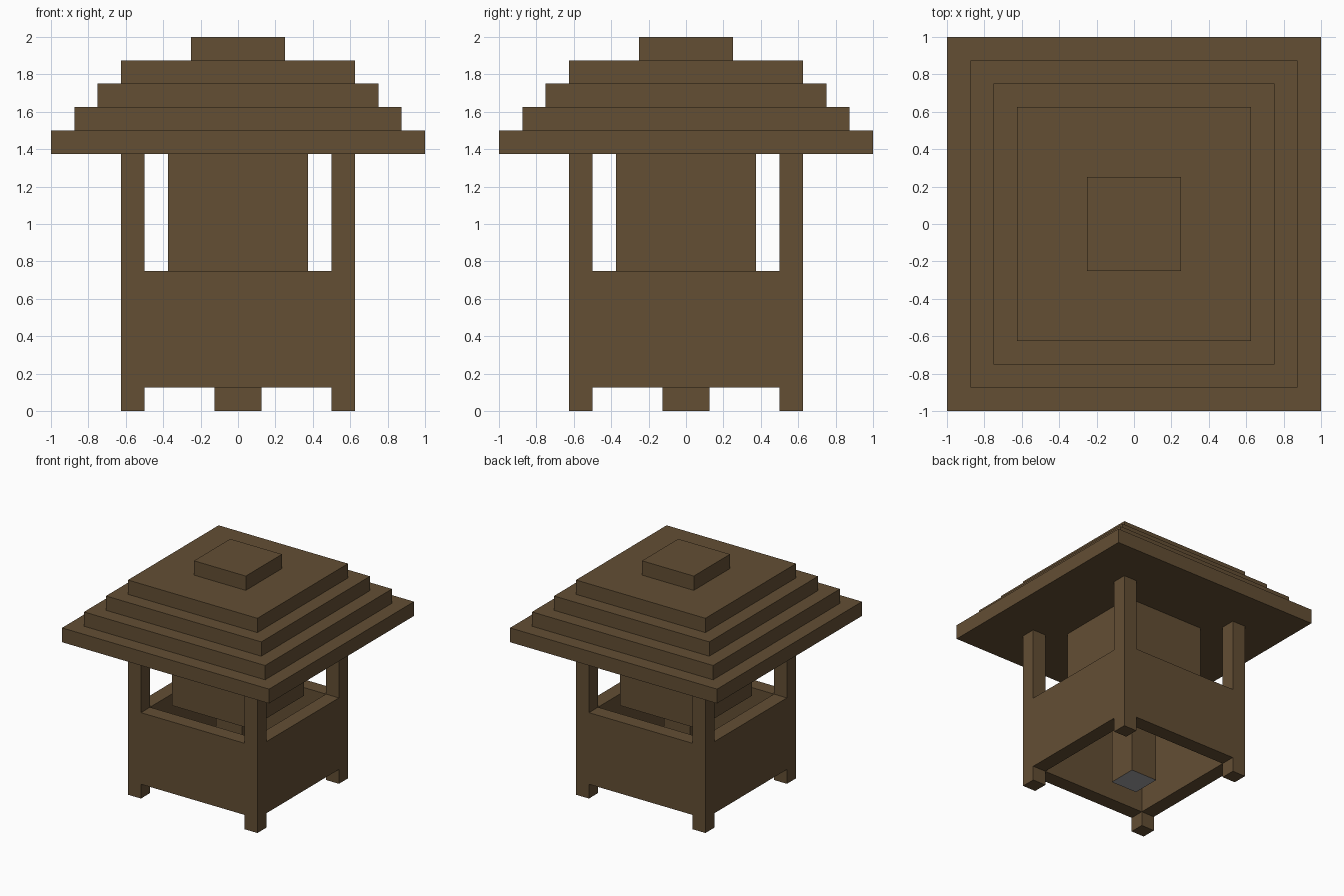
import bpy
import bmesh
from mathutils import Matrix, Vector

if "Cube" in bpy.data.objects:
    bpy.data.objects.remove(bpy.data.objects["Cube"], do_unlink=True)

U = 0.125  # building module


def make_material(name, rgb):
    mat = bpy.data.materials.new(name)
    mat.use_nodes = True
    color = (*rgb, 1.0)
    mat.diffuse_color = color
    mat.node_tree.nodes["Principled BSDF"].inputs["Base Color"].default_value = color
    return mat


wood = make_material("brown wood", (0.125, 0.077, 0.034))
stone = make_material("grey stone", (0.36, 0.36, 0.38))


def box(name, size, x, y, bottom, top):
    """Box with the given x/y size, centred on x, y, in modules."""
    bm = bmesh.new()
    bmesh.ops.create_cube(bm, size=U)
    height = top - bottom
    bm.transform(Matrix.Translation(Vector((x, y, bottom + height / 2)) * U)
                 @ Matrix.Diagonal((*size, height, 1)))
    mesh = bpy.data.meshes.new(name)
    bm.to_mesh(mesh)
    bm.free()
    mesh.materials.append(wood)
    obj = bpy.data.objects.new(name, mesh)
    bpy.context.collection.objects.link(obj)
    return obj


# Corner posts, running from the feet up to the eaves
for side_x, x in (("left", 4.5), ("right", -4.5)):
    for side_y, y in (("front", -4.5), ("back", 4.5)):
        box(f"{side_y}_{side_x}_post", (1, 1), x, y, 0, 11)

# Low walls between the posts, open above and below
for s, names in ((1, ("left_wall", "back_wall")), (-1, ("right_wall", "front_wall"))):
    box(names[0], (1, 8), 4.5 * s, 0, 1, 6)
    box(names[1], (8, 1), 0, 4.5 * s, 1, 6)

# Central pillar with a grey underside, carrying the core block
pillar = box("central_pillar", (2, 2), 0, 0, 0, 6)
pillar.data.materials.append(stone)
for face in pillar.data.polygons:
    if face.normal.z < -0.9:
        face.material_index = 1
box("core_block", (6, 6), 0, 0, 6, 11)

# Stepped roof and its cap
for i, width in enumerate((16, 14, 12, 10)):
    box(f"roof_tier_{i + 1}", (width, width), 0, 0, 11 + i, 12 + i)
box("roof_cap", (4, 4), 0, 0, 15, 16)
